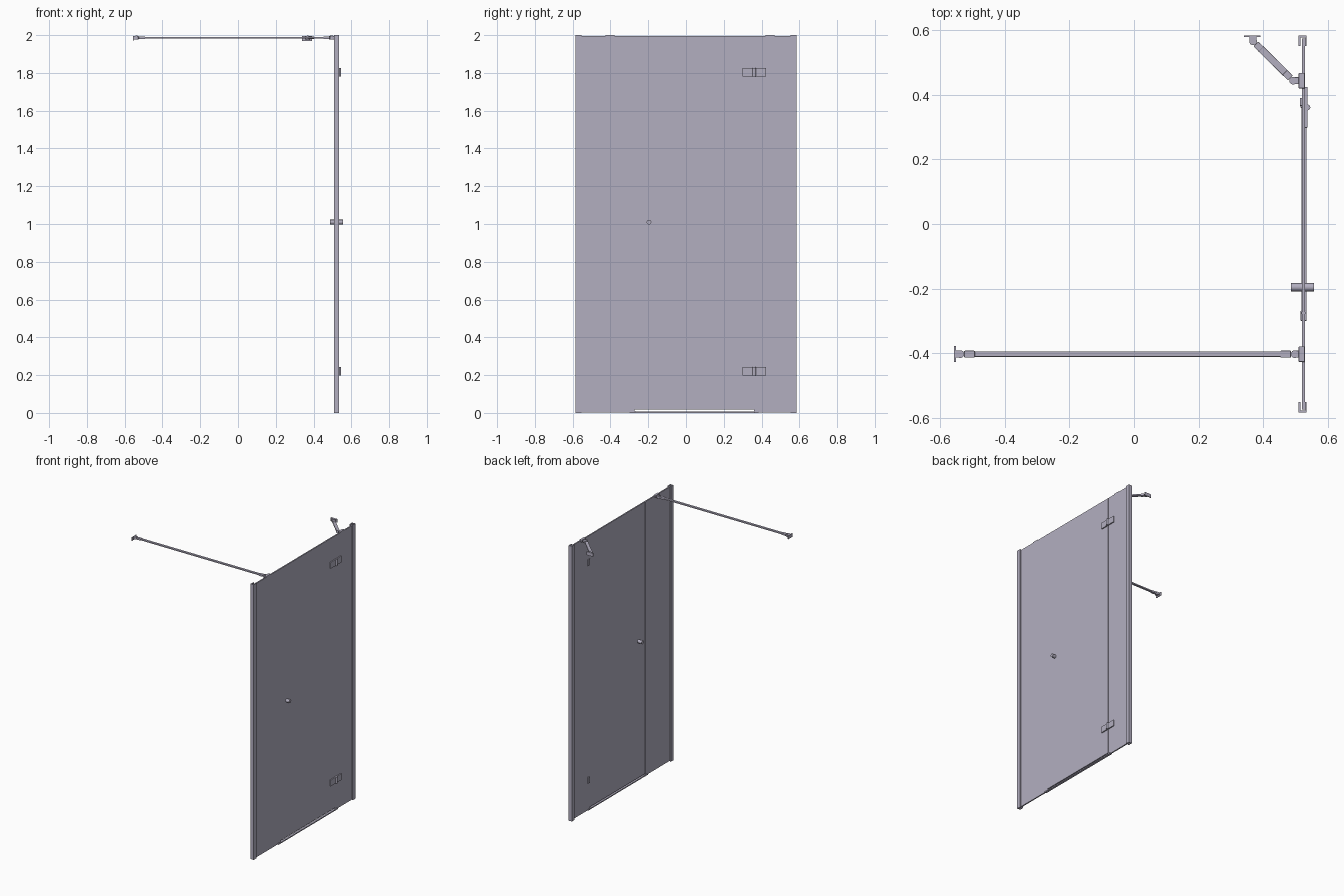
import bpy, math
from mathutils import Vector

cube = bpy.data.objects.get("Cube")
if cube:
    bpy.data.objects.remove(cube, do_unlink=True)

# One pale grey finish throughout
grey = bpy.data.materials.new("pale_lilac_grey")
grey.use_nodes = True
COLOUR = (0.45, 0.43, 0.53, 1)
grey.diffuse_color = COLOUR
grey.node_tree.nodes["Principled BSDF"].inputs["Base Color"].default_value = COLOUR


def box(name, x, y, z, bevel=0.0):
    """Box from (min, max) ranges."""
    bpy.ops.mesh.primitive_cube_add(size=1)
    ob = bpy.context.object
    ob.name = name
    ob.data.materials.append(grey)
    lo, hi = Vector((x[0], y[0], z[0])), Vector((x[1], y[1], z[1]))
    for v in ob.data.vertices:
        v.co = [a + (c + 0.5) * (b - a) for a, b, c in zip(lo, hi, v.co)]
    if bevel:
        mod = ob.modifiers.new("soft_edges", 'BEVEL')
        mod.width, mod.segments = bevel, 2
    return ob


def rod(name, a, b, radius, sides=24):
    """Round rod between two points."""
    a, b = Vector(a), Vector(b)
    bpy.ops.mesh.primitive_cylinder_add(vertices=sides, radius=radius, depth=(b - a).length,
                                        location=(a + b) / 2)
    ob = bpy.context.object
    ob.name = name
    ob.rotation_euler = (b - a).to_track_quat('Z', 'Y').to_euler()
    ob.data.materials.append(grey)
    bpy.ops.object.shade_smooth_by_angle(angle=math.radians(40))
    return ob


def bar(name, a, b, width, height, bevel=0.002):
    """Flat horizontal bar between two points."""
    a, b = Vector(a), Vector(b)
    half = (b - a).length / 2
    ob = box(name, (-half, half), (-width / 2, width / 2), (-height / 2, height / 2), bevel)
    ob.location = (a + b) / 2
    ob.rotation_euler.z = math.atan2(b.y - a.y, b.x - a.x)
    return ob


def channel(name, side):
    """U-shaped wall channel, open towards the glass."""
    outer, web, inner = 0.584 * side, 0.577 * side, 0.552 * side
    x0, x1, t = 0.509, 0.535, 0.006
    pts = [(x0, inner), (x0, outer), (x1, outer), (x1, inner),
           (x1 - t, inner), (x1 - t, web), (x0 + t, web), (x0 + t, inner)]
    if side > 0:
        pts.reverse()
    n = len(pts)
    verts = [(x, y, z) for z in (0, 2) for x, y in pts]
    faces = [(i, (i + 1) % n, (i + 1) % n + n, i + n) for i in range(n)]
    faces += [tuple(reversed(range(n))), tuple(range(n, 2 * n))]
    mesh = bpy.data.meshes.new(name)
    mesh.from_pydata(verts, [], faces)
    mesh.materials.append(grey)
    ob = bpy.data.objects.new(name, mesh)
    bpy.context.collection.objects.link(ob)


# Wall channels
channel("front_wall_channel", -1)
channel("back_wall_channel", 1)

# Glass panels
GLASS = (0.520, 0.529)
box("front_fixed_glass", GLASS, (-0.575, -0.279), (0.003, 1.994))
box("back_fixed_glass", GLASS, (0.366, 0.575), (0.003, 1.994))
box("door_glass", GLASS, (-0.272, 0.360), (0.018, 1.994))

# Seals between door and fixed glass
box("latch_seal", (0.518, 0.531), (-0.279, -0.272), (0.010, 1.994))
box("hinge_seal", (0.521, 0.528), (0.360, 0.366), (0.010, 1.994))

# Threshold strip with end caps
box("threshold", (0.518, 0.534), (-0.290, 0.370), (0, 0.008))
box("threshold_front_cap", (0.516, 0.535), (-0.300, -0.268), (0, 0.011), 0.002)
box("threshold_back_cap", (0.516, 0.535), (0.360, 0.384), (0, 0.011), 0.002)

# Door knob through the glass
rod("door_knob", (0.486, -0.196, 1.01), (0.557, -0.196, 1.01), 0.0125)

# Two hinges
for label, z in (("lower", 0.221), ("upper", 1.803)):
    zr = (z - 0.023, z + 0.023)
    box(label + "_hinge_door_plate", (0.529, 0.537), (0.298, 0.352), zr, 0.001)
    box(label + "_hinge_fixed_plate", (0.529, 0.537), (0.370, 0.424), zr, 0.001)
    box(label + "_hinge_bridge", (0.527, 0.536), (0.350, 0.372), zr)
    rod(label + "_hinge_knuckle", (0.537, 0.361, zr[0]), (0.537, 0.361, zr[1]), 0.009)
    box(label + "_hinge_inner_plate", (0.514, 0.520), (0.366, 0.390), zr, 0.001)

# Support arms from the glass top to the walls
Z = 1.986


def arm(prefix, wall, glass, size, fitting):
    a, b = Vector((*wall, Z)), Vector((*glass, Z))
    d = (b - a).normalized()
    drop = Vector((0, 0, 0.006))
    bar(prefix + "_bar", a + d * 0.03, b - d * 0.03, size, 0.010)
    for end, p, s in (("wall", a, 1), ("glass", b, -1)):
        bar(prefix + "_" + end + "_sleeve", p + d * s * 0.012, p + d * s * fitting, 0.021, 0.014)
        rod(prefix + "_" + end + "_pivot", p - drop * 1.5, p + drop * 1.5, 0.012)
        rod(prefix + "_" + end + "_screw", p + drop, p + drop * 1.8, 0.005, 16)
    # Clamp over the glass edge and its pivot lug
    y = b.y
    box(prefix + "_clamp", (0.510, 0.529), (y - 0.024, y + 0.024), (1.984, 2.0), 0.002)
    box(prefix + "_clamp_lug", (b.x, 0.512), (y - 0.011, y + 0.011), (Z - 0.008, Z + 0.008), 0.002)


arm("long_arm", (-0.538, -0.403), (0.498, -0.403), 0.017, 0.045)
box("long_arm_wall_plate", (-0.557, -0.552), (-0.428, -0.378), (1.969, 1.994))
box("long_arm_wall_lug", (-0.553, -0.538), (-0.414, -0.392), (Z - 0.008, Z + 0.008))

arm("short_arm", (0.369, 0.566), (0.493, 0.444), 0.022, 0.036)
box("short_arm_wall_plate", (0.340, 0.392), (0.579, 0.584), (1.969, 1.994))
box("short_arm_wall_lug", (0.358, 0.380), (0.566, 0.580), (Z - 0.008, Z + 0.008))
